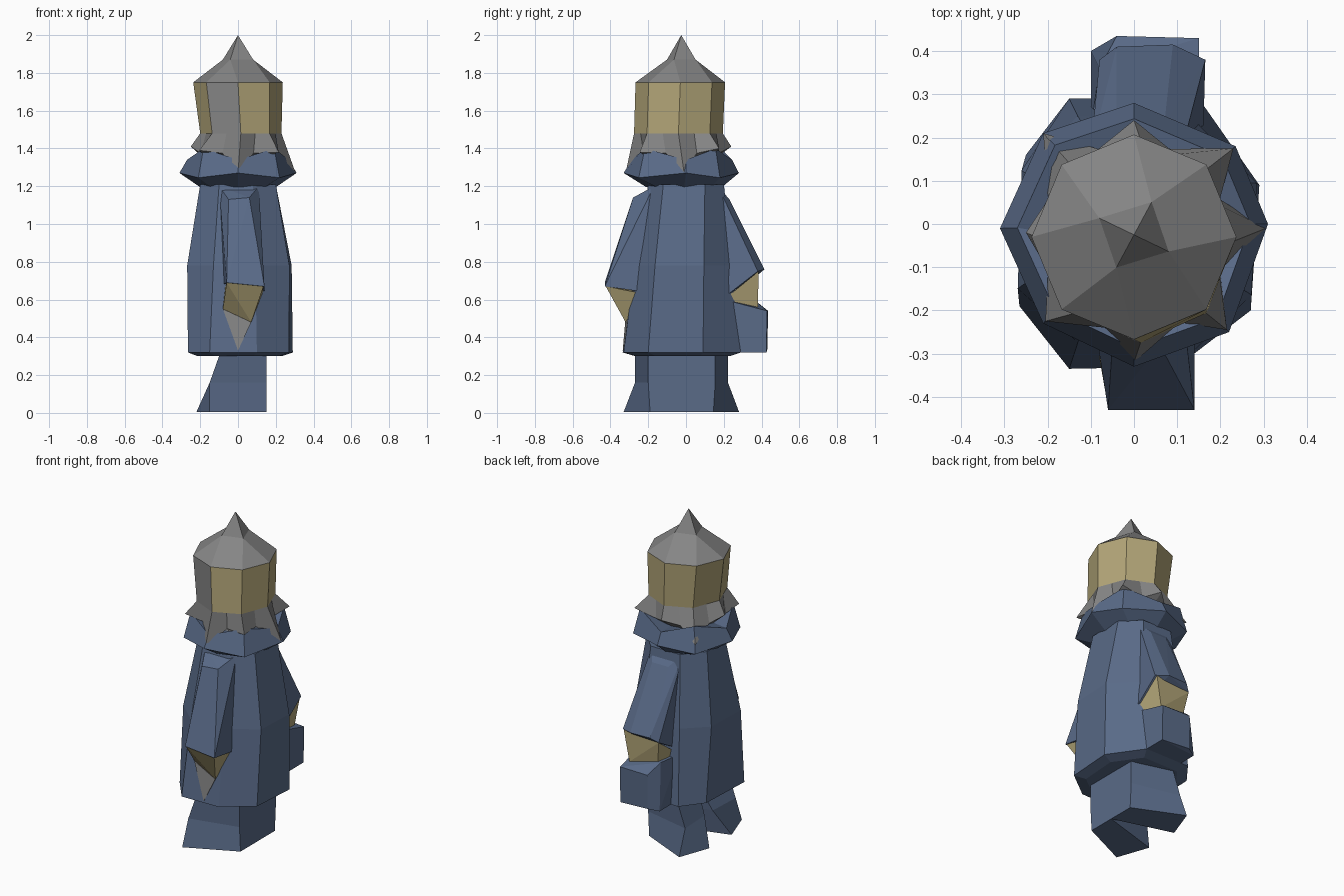
import bpy, bmesh
from math import cos, sin, pi


def mat(name, rgb):
    m = bpy.data.materials.new(name)
    m.diffuse_color = (*rgb, 1)
    return m


BLUE = mat("blue cloth", (0.1, 0.145, 0.245))
GOLD = mat("gold", (0.45, 0.38, 0.19))
GREY = mat("dark grey", (0.235, 0.235, 0.235))


def finish(name, bm, mats):
    bmesh.ops.remove_doubles(bm, verts=bm.verts, dist=0.0005)
    bmesh.ops.recalc_face_normals(bm, faces=bm.faces)
    me = bpy.data.meshes.new(name)
    bm.to_mesh(me)
    bm.free()
    for m in mats:
        me.materials.append(m)
    ob = bpy.data.objects.new(name, me)
    bpy.context.collection.objects.link(ob)
    return ob


def loft(name, rings, mats=(), caps=(True, True), special=None):
    """Skin a stack of equal-count rings; special = side index using slot 1."""
    bm = bmesh.new()
    vs = [[bm.verts.new(p) for p in r] for r in rings]
    n = len(rings[0])
    for a, b in zip(vs, vs[1:]):
        for i in range(n):
            j = (i + 1) % n
            f = bm.faces.new((a[i], a[j], b[j], b[i]))
            f.material_index = int(i == special)
    if caps[0]:
        bm.faces.new(vs[0][::-1])
    if caps[1]:
        bm.faces.new(vs[-1])
    return finish(name, bm, mats)


def hull(name, pts, mats=()):
    bm = bmesh.new()
    for p in pts:
        bm.verts.new(p)
    res = bmesh.ops.convex_hull(bm, input=bm.verts)
    loose = [g for g in res["geom_interior"] if isinstance(g, bmesh.types.BMVert)]
    bmesh.ops.delete(bm, geom=loose, context='VERTS')
    return finish(name, bm, mats)


def ring(rx, ry, z, cx=0, cy=-0.025, n=8, off=0.0):
    return [(cx + rx * cos(off + 2 * pi * i / n), cy + ry * sin(off + 2 * pi * i / n), z)
            for i in range(n)]


def with_midpoints(r):
    """Double the point count of a ring by adding edge midpoints."""
    out = []
    for a, b in zip(r, r[1:] + r[:1]):
        out += [a, tuple((p + q) / 2 for p, q in zip(a, b))]
    return out


# robe body
foot = [(0.29, 0.09), (0.15, 0.29), (-0.15, 0.29), (-0.25, 0.16),
        (-0.265, -0.19), (-0.15, -0.335), (0.1, -0.33), (0.27, -0.2)]
chest = [(0.2, 0.1), (0.1, 0.2), (-0.1, 0.2), (-0.2, 0.08),
         (-0.2, -0.1), (-0.1, -0.2), (0.08, -0.2), (0.2, -0.12)]
waist = [(a * 0.6 + c * 0.4 + (0.03 if a > 0.2 else -0.03 if a < -0.2 else 0), b * 0.55 + d * 0.45)
         for (a, b), (c, d) in zip(foot, chest)]
loft("robe", [[(x * 0.8, y * 0.8, 0.3) for x, y in foot],
              [(x, y, 0.32) for x, y in foot],
              [(x, y, 0.78) for x, y in waist],
              [(x, y, 1.21) for x, y in chest]], [BLUE])

# legs, mirrored about the split at y = -0.02, toes towards -x
for name, s in (("front_leg", 1), ("back_leg", -0.97)):
    def side(pts, z):
        return [(x, -0.02 + s * (y + 0.02), z) for x, y in pts]
    loft(name, [side([(0.15, -0.19), (0.15, -0.02), (-0.22, -0.13), (-0.15, -0.33)], 0.005),
                side([(0.15, -0.2), (0.15, -0.02), (-0.14, -0.06), (-0.15, -0.27)], 0.16),
                side([(0.15, -0.2), (0.15, -0.02), (-0.06, -0.02), (-0.09, -0.27)], 0.33)],
         [BLUE])

# front sleeve with hand and grey cuff tip
hull("front_sleeve", [(-0.1, -0.17, 1.2), (0.11, -0.17, 1.2), (-0.05, -0.28, 1.13),
                      (0.06, -0.28, 1.14), (-0.06, -0.43, 0.69), (0.14, -0.43, 0.67),
                      (-0.08, -0.22, 0.68), (0.14, -0.22, 0.64)], [BLUE])
hull("front_hand", [(-0.06, -0.425, 0.69), (0.135, -0.425, 0.67), (0.07, -0.32, 0.48),
                    (-0.08, -0.31, 0.55), (-0.07, -0.22, 0.66), (0.13, -0.22, 0.63)], [GOLD])
hull("front_cuff_tip", [(-0.08, -0.312, 0.55), (0.07, -0.322, 0.48), (0, -0.335, 0.33),
                        (-0.05, -0.2, 0.55), (0.05, -0.2, 0.5)], [GREY])

# back sleeve with hand and pouch below
hull("back_sleeve", [(-0.1, 0.17, 1.2), (0.11, 0.17, 1.2), (-0.04, 0.23, 1.13),
                     (0.07, 0.23, 1.13), (-0.08, 0.38, 0.73), (0.165, 0.38, 0.75),
                     (0.09, 0.415, 0.76), (-0.04, 0.41, 0.76),
                     (-0.09, 0.2, 0.63), (0.16, 0.2, 0.61)], [BLUE])
hull("back_hand", [(-0.08, 0.38, 0.73), (0.155, 0.385, 0.75), (0.12, 0.38, 0.56),
                   (-0.06, 0.36, 0.6), (0.155, 0.2, 0.6), (-0.085, 0.2, 0.6)], [GOLD])
hull("back_pouch", [(0.15, 0.43, 0.54), (-0.04, 0.435, 0.54), (0.15, 0.425, 0.32),
                    (-0.1, 0.4, 0.32), (-0.04, 0.43, 0.33), (0.15, 0.2, 0.6),
                    (-0.08, 0.36, 0.6), (-0.1, 0.22, 0.6), (0.15, 0.2, 0.32), (-0.1, 0.2, 0.32)],
     [BLUE])

# flared collar with a zigzag upper edge
rim = [(0.31, 0), (0.235, 0.18), (0, 0.28), (-0.21, 0.21),
       (-0.31, -0.01), (-0.21, -0.23), (0, -0.33), (0.22, -0.25)]
loft("collar", [ring(0.2, 0.2, 1.195, cy=-0.01),
                [(x, y, (1.27, 1.245)[i % 2]) for i, (x, y) in enumerate(rim)],
                [(x * 0.87, y * 0.87, (1.34, 1.4)[i % 2]) for i, (x, y) in enumerate(rim)],
                ring(0.17, 0.17, 1.34)], [BLUE])

# jagged grey neck guard: spikes with valleys between them
jag = [(0.305, -0.01, 1.27), (0.23, 0.175, 1.4), (0, 0.24, 1.41), (-0.21, 0.21, 1.3),
       (-0.25, -0.02, 1.41), (-0.205, -0.225, 1.39), (0, -0.32, 1.27), (0.215, -0.245, 1.38)]
spikes = []
for p, v in zip(jag, ring(0.215, 0.215, 1.375, off=pi / 8)):
    spikes += [p, v]
loft("neck_guard", [ring(0.17, 0.17, 1.34, n=16), spikes,
                    with_midpoints(ring(0.215, 0.235, 1.48, cx=0.015, cy=-0.04))], [GREY])

# eight-sided head, one side grey
loft("head", [ring(0.215, 0.235, 1.48, cx=0.015, cy=-0.04), ring(0.237, 0.237, 1.75, cy=-0.03)],
     [GOLD, GREY], special=5)

# pointed cap: eight sides narrowing to four, then the tip
four = ring(0.09, 0.085, 1.87, n=4, off=1.1)
loft("cap", [ring(0.237, 0.237, 1.75, cy=-0.03),
             [four[((i - 1) % 8) // 2] for i in range(8)],
             [(0, -0.025, 2.0)] * 8], [GREY], caps=(True, False))
